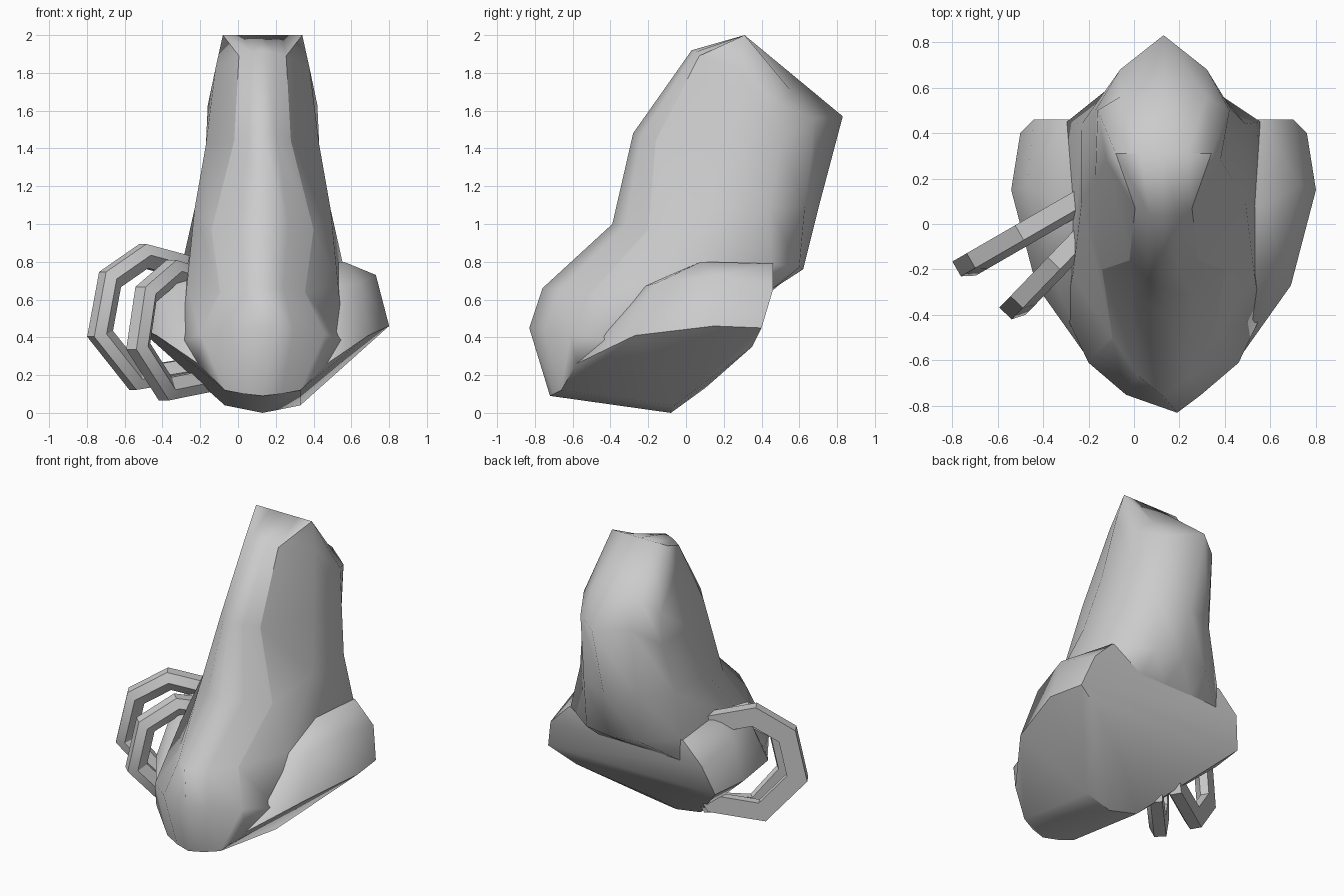
import bpy, bmesh, math
from mathutils import Vector

if "Cube" in bpy.data.objects:
    bpy.data.objects.remove(bpy.data.objects["Cube"])

CX = 0.13  # symmetry plane of the nose

grey = bpy.data.materials.new("plain grey")
grey.diffuse_color = (0.6, 0.6, 0.6, 1)
grey.use_nodes = True
grey.node_tree.nodes["Principled BSDF"].inputs["Base Color"].default_value = grey.diffuse_color


def finish(bm, name, angle):
    bmesh.ops.remove_doubles(bm, verts=bm.verts, dist=0.0005)
    bmesh.ops.dissolve_degenerate(bm, edges=bm.edges, dist=0.0005)
    bmesh.ops.recalc_face_normals(bm, faces=bm.faces)
    me = bpy.data.meshes.new(name)
    bm.to_mesh(me)
    bm.free()
    me.materials.append(grey)
    ob = bpy.data.objects.new(name, me)
    bpy.context.collection.objects.link(ob)
    bpy.ops.object.select_all(action='DESELECT')
    ob.select_set(True)
    bpy.context.view_layer.objects.active = ob
    bpy.ops.object.shade_smooth_by_angle(angle=math.radians(angle), keep_sharp_edges=True)
    return ob


# Bridge and tip: half sections from front centre round to back centre
rows = [
    [(0, .31, 2), (.21, .31, 2), (.21, .31, 2), (.21, .31, 2), (.105, .31, 2), (0, .31, 2)],
    [(0, .03, 1.92), (.125, .07, 1.89), (.25, .28, 1.82), (.29, .5, 1.63), (.19, .56, 1.70), (0, .57, 1.785)],
    [(0, -.28, 1.48), (.15, -.16, 1.44), (.30, .2, 1.42), (.30, .5, 1.42), (.19, .68, 1.56), (0, .83, 1.57)],
    [(0, -.39, 1.0), (.27, -.2, .97), (.36, .1, 1.08), (.36, .44, 1.08), (.2, .63, 1.1), (0, .70, 1.08)],
    [(0, -.76, .66), (.225, -.50, .64), (.40, -.23, .68), (.425, .45, .79), (.2, .60, .77), (0, .62, .76)],
    [(.06, -.83, .45), (.33, -.61, .42), (.43, -.4, .38), (.42, .45, .64), (.2, .45, .65), (0, .45, .65)],
    [(0, -.72, .09), (.2, -.66, .12), (.34, -.58, .26), (.3, .3, .42), (.2, .35, .5), (0, .35, .5)],
]
bm = bmesh.new()
loops = []
for row in rows:
    # extra column that rounds the front of the ridge
    a, b = Vector(row[0]), Vector(row[1])
    mid = a.lerp(b, .36)
    mid.x = b.x * .5
    right = [row[0], tuple(mid)] + row[1:]
    ring = right + [(-x, y, z) for x, y, z in right[-2:0:-1]]
    loops.append([bm.verts.new((CX + x, y, z)) for x, y, z in ring])
n = len(loops[0])
for a, b in zip(loops, loops[1:]):
    for i in range(n):
        j = (i + 1) % n
        bm.faces.new((a[i], a[j], b[j], b[i]))
bm.faces.new(loops[-1])
# creases down both sides of the ridge
for a, b in zip(loops[:5], loops[1:6]):
    for i in (2, n - 2):
        bm.edges.get((a[i], b[i])).smooth = False
finish(bm, "nose_bridge_and_tip", 68)

# Nostril wings and underside: one faceted mirrored hull
half = [
    (0, -.72, .09), (.2, -.66, .12), (.34, -.58, .26), (.43, -.4, .37),   # lower rim
    (.56, -.27, .41), (.67, .15, .46), (.63, .40, .45),
    (.43, .46, .79), (.43, .08, .80), (.39, -.22, .67),                   # wing top
    (.57, .46, .65), (.60, .17, .73), (.52, -.15, .69),
    (0, -.08, 0), (.2, -.06, .04), (0, .1, .13),                          # underside
]
bm = bmesh.new()
for x, y, z in half:
    for s in ((1, -1) if x else (1,)):
        bm.verts.new((CX + s * x, y, z))
bm.verts.new((CX + .45, .35, .35))
bmesh.ops.convex_hull(bm, input=bm.verts[:])
bmesh.ops.delete(bm, geom=[v for v in bm.verts if not v.link_faces], context='VERTS')
finish(bm, "nostril_wings", 35)


# Piercing rings: few-sided hoops standing in vertical planes, flat at the back
def hoop(name, centre, turn, radius):
    bm = bmesh.new()
    u = Vector((math.cos(turn), math.sin(turn), 0))
    w = Vector((-u.y, u.x, 0))
    c = Vector(centre)
    profile = ((0, -.03), (0, .045), (.13, .045), (.13, -.01), (.06, -.06))
    sections = []
    for deg in (0, 54, 100, 142, 194, 251, 305):
        a = math.radians(deg)
        d = u * math.cos(a) + Vector((0, 0, math.sin(a)))
        sections.append([bm.verts.new(c + d * (radius - r) + w * t) for r, t in profile])
    m = len(profile)
    for k, s in enumerate(sections):
        q = sections[(k + 1) % len(sections)]
        for i in range(m):
            j = (i + 1) % m
            bm.faces.new((s[i], s[j], q[j], q[i]))
    finish(bm, name, 30)


hoop("rear_ring", (-.44, -.01, .50), math.radians(30), .40)
hoop("front_ring", (-.30, -.13, .43), math.radians(46), .385)
